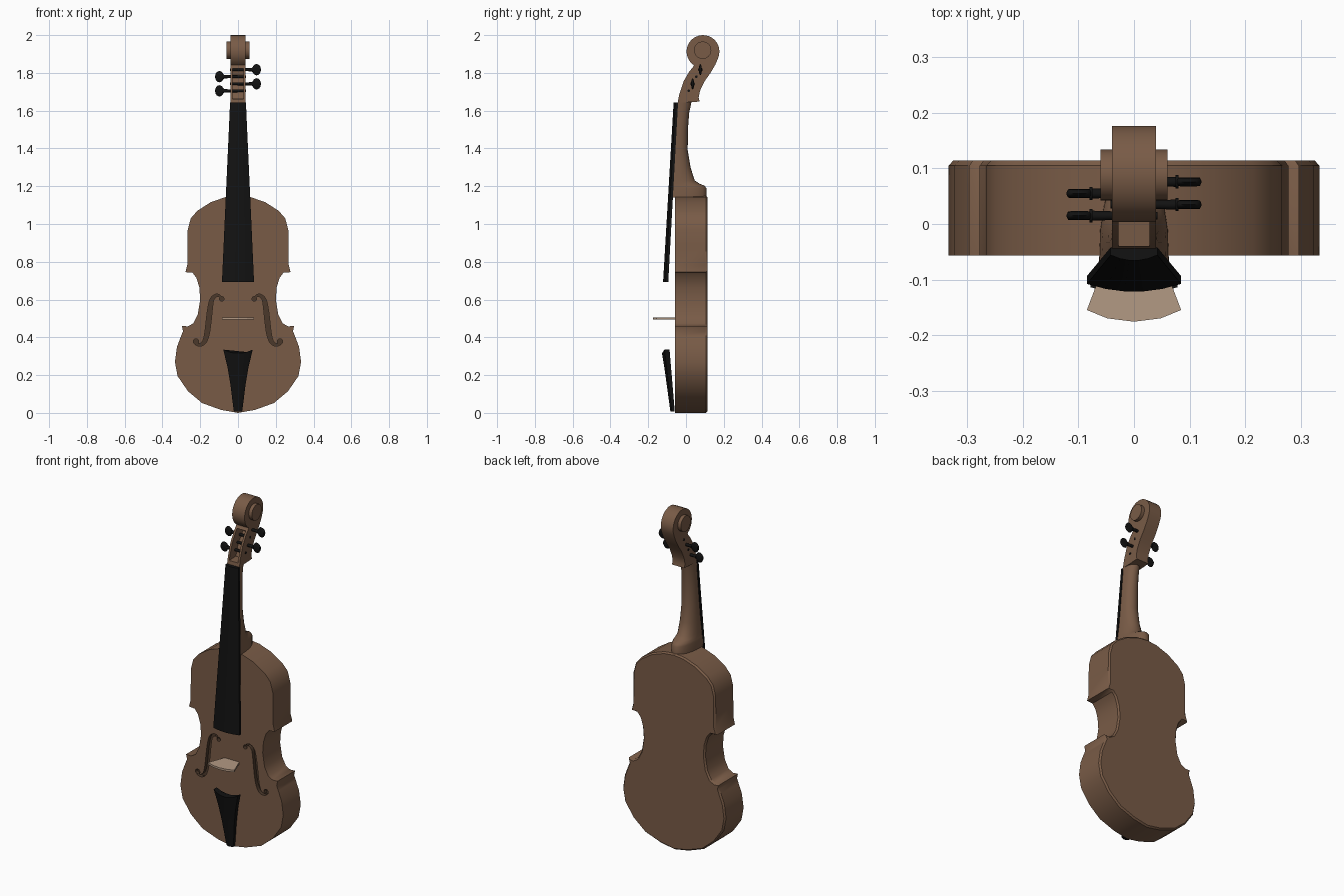
import bpy, bmesh, math
from mathutils import Vector

if "Cube" in bpy.data.objects:
    bpy.data.objects.remove(bpy.data.objects["Cube"])


def material(name, rgb):
    m = bpy.data.materials.new(name)
    m.diffuse_color = (*rgb, 1)
    m.use_nodes = True
    m.node_tree.nodes["Principled BSDF"].inputs["Base Color"].default_value = m.diffuse_color
    return m


WOOD = material("brown_wood", (0.19, 0.105, 0.062))
DARK = material("hole_shade", (0.07, 0.04, 0.024))
BLACK = material("ebony", (0.006, 0.006, 0.006))
PALE = material("pale_wood", (0.45, 0.32, 0.23))


def loft(name, rings, mat):
    """Skin equal-sized rings and cap both ends."""
    bm = bmesh.new()
    rows = [[bm.verts.new(p) for p in r] for r in rings]
    n = len(rows[0])
    for a, b in zip(rows, rows[1:]):
        for i in range(n):
            j = (i + 1) % n
            bm.faces.new((a[i], a[j], b[j], b[i]))
    bm.faces.new(rows[0])
    bm.faces.new(rows[-1])
    bmesh.ops.recalc_face_normals(bm, faces=bm.faces)
    me = bpy.data.meshes.new(name)
    bm.to_mesh(me)
    bm.free()
    me.materials.append(mat)
    ob = bpy.data.objects.new(name, me)
    bpy.context.collection.objects.link(ob)
    return ob


def prism(name, pts, axis, lo, hi, mat):
    """Extrude a 2D profile along x, y or z."""
    def place(p, d):
        q = list(p)
        q.insert(axis, d)
        return q
    return loft(name, [[place(p, d) for p in pts] for d in (lo, hi)], mat)


def activate(ob):
    bpy.ops.object.select_all(action='DESELECT')
    ob.select_set(True)
    bpy.context.view_layer.objects.active = ob


def cut(ob, cutter):
    m = ob.modifiers.new("cut", 'BOOLEAN')
    m.operation, m.solver, m.object = 'DIFFERENCE', 'EXACT', cutter
    m.material_mode = 'TRANSFER'
    activate(ob)
    bpy.ops.object.modifier_apply(modifier=m.name)
    bpy.data.objects.remove(cutter)


def smooth(ob, deg=40):
    activate(ob)
    bpy.ops.object.shade_smooth_by_angle(angle=math.radians(deg))


def circle(c, r, n):
    return [(c[0] + r * math.cos(2 * math.pi * i / n),
             c[1] + r * math.sin(2 * math.pi * i / n)) for i in range(n)]


def spline(p, steps):
    """Catmull-Rom through 2D points."""
    p = [Vector(q) for q in p]
    p = [2 * p[0] - p[1]] + p + [2 * p[-1] - p[-2]]
    out = []
    for i in range(1, len(p) - 2):
        a, b, c, d = p[i - 1:i + 3]
        for s in range(steps):
            t = s / steps
            out.append(0.5 * (2 * b + (c - a) * t + (2 * a - 5 * b + 4 * c - d) * t * t
                              + (3 * b - a - 3 * c + d) * t ** 3))
    return out + [p[-2]]


# body: mirrored outline, thick ribs, eased back edge
half = [(0, 0), (.09, .016), (.19, .052), (.265, .115), (.32, .195), (.334, .27), (.323, .35),
        (.302, .405), (.291, .432), (.297, .46), (.265, .458), (.237, .474), (.213, .52),
        (.2, .6), (.205, .665), (.22, .715), (.241, .742), (.278, .745), (.268, .785),
        (.267, .88), (.266, .97), (.25, 1.03), (.215, 1.07), (.145, 1.115), (.065, 1.143), (0, 1.15)]
outline = half + [(-x, z) for x, z in half[-2:0:-1]]
body = prism("body", outline, 1, -.057, .105, WOOD)
bm = bmesh.new()
bm.from_mesh(body.data)
back = [f for f in bm.faces if f.calc_center_median().y > .1]
bmesh.ops.inset_region(bm, faces=back, thickness=.008, depth=0)
for v in {v for f in back for v in f.verts}:
    v.co.y = .114
bm.to_mesh(body.data)
bm.free()

# sound holes: tapered S slots with round eyes
f_path = [(.088, .6), (.096, .618), (.116, .622), (.138, .6), (.148, .55), (.155, .49),
          (.164, .42), (.178, .376), (.2, .36), (.221, .364), (.228, .38)]
for s in (1, -1):
    path = spline([(s * x, z) for x, z in f_path], 3)
    left, right = [], []
    for i, p in enumerate(path):
        a, b = path[max(i - 1, 0)], path[min(i + 1, len(path) - 1)]
        t = (b - a).normalized()
        w = .004 + .009 * math.sin(math.pi * i / (len(path) - 1)) ** 2
        left.append(tuple(p + Vector((-t.y, t.x)) * w))
        right.append(tuple(p - Vector((-t.y, t.x)) * w))
    cut(body, prism("slot_cutter", left + right[::-1], 1, -.1, -.035, DARK))
    for c, r in (((s * .086, .604), .012), ((s * .222, .378), .0145)):
        cut(body, prism("eye_cutter", circle(c, r, 12), 1, -.1, -.035, DARK))
smooth(body)

# neck and heel: U-shaped sections
rows = [(1.14, .063, .108), (1.19, .062, .108), (1.203, .06, .098), (1.213, .059, .072),
        (1.23, .058, .046), (1.3, .052, .024), (1.39, .048, .009), (1.5, .044, .01),
        (1.59, .041, .017), (1.65, .04, .03)]
rings = []
for z, w, yb in rows:
    yf = -.043 - .053 * (1.64 - z)
    arc = [math.pi * i / 12 for i in range(13)]
    rings.append([(w * math.cos(a), yf + (yb - yf) * math.sin(a) ** .8, z) for a in arc])
smooth(loft("neck", rings, WOOD), 50)

# pegbox and scroll: one side profile with a hollow
cy, cz, r = .09, 1.913, .087
arc = [(cy + r * math.cos(math.radians(a)), cz + r * math.sin(math.radians(a)))
       for a in range(236, -25, -13)]
profile = ([(-.044, 1.642), (-.036, 1.685), (-.013, 1.755), (.018, 1.808), (.038, 1.832)] + arc
           + [(.156, 1.845), (.13, 1.8), (.098, 1.755), (.074, 1.705), (.067, 1.67),
              (.072, 1.648), (.02, 1.645)])
head = prism("pegbox_scroll", profile, 0, -.04, .04, WOOD)
hollow = [(-.1, 1.66), (.02, 1.665), (.042, 1.73), (.085, 1.79), (.078, 1.825), (.03, 1.824), (-.1, 1.75)]
cut(head, prism("hollow_cutter", hollow, 0, -.028, .028, WOOD))
smooth(head)
smooth(prism("scroll_eye", circle((.088, 1.92), .046, 24), 0, -.06, .06, WOOD))


# pegs: shaft, collar and flattened knob
def peg(name, s, y, z):
    prof = [(-.042, .007), (.045, .008), (.075, .009), (.0751, .012), (.08, .012)]
    rings = [[(s * x, y + c[0], z + c[1]) for c in circle((0, 0), q, 12)] for x, q in prof]
    smooth(loft(name + "_shaft", rings, BLACK))
    knob = []
    for i in range(9):
        a = math.pi * (i + .35) / 8.7
        q = math.sin(a)
        knob.append([(s * (.0985 - .023 * math.cos(a)), y + .008 * c[0] * min(1, q * 2),
                      z + .03 * q * c[1]) for c in circle((0, 0), 1, 12)])
    smooth(loft(name + "_knob", knob, BLACK))


for i, (s, y, z) in enumerate([(-1, .015, 1.705), (1, .035, 1.742), (-1, .055, 1.78), (1, .076, 1.817)]):
    peg(f"peg_{i + 1}", s, y, z)


def arched(z, w, y_back, y_edge, y_mid, dip=0):
    """Cross-section with a flat back and curved front."""
    ts = [1, .6, .2, -.2, -.6, -1]
    pts = [(t * w, y_back) for t in reversed(ts)] + [(t * w, y_mid + (y_edge - y_mid) * t * t) for t in ts]
    return [(x, y, z - dip * (1 - (x / w) ** 2)) for x, y in pts]


# fingerboard
smooth(loft("fingerboard", [arched(.692, .085, -.094, -.108, -.122),
                            arched(1.642, .042, -.042, -.056, -.066)], BLACK), 30)

# tailpiece
tail = []
for z, w in [(.008, .022), (.06, .029), (.15, .04), (.24, .055), (.335, .078)]:
    k = z / .335
    tail.append(arched(z, w, -.059 - .028 * k, -.074 - .04 * k, -.082 - .046 * k, .02 if k == 1 else 0))
smooth(loft("tailpiece", tail, BLACK), 30)

# bridge
prism("bridge", [(-.045, -.05), (.045, -.05), (.085, -.155), (.048, -.17), (0, -.176), (-.048, -.17),
                 (-.085, -.155)], 2, .494, .506, PALE)
